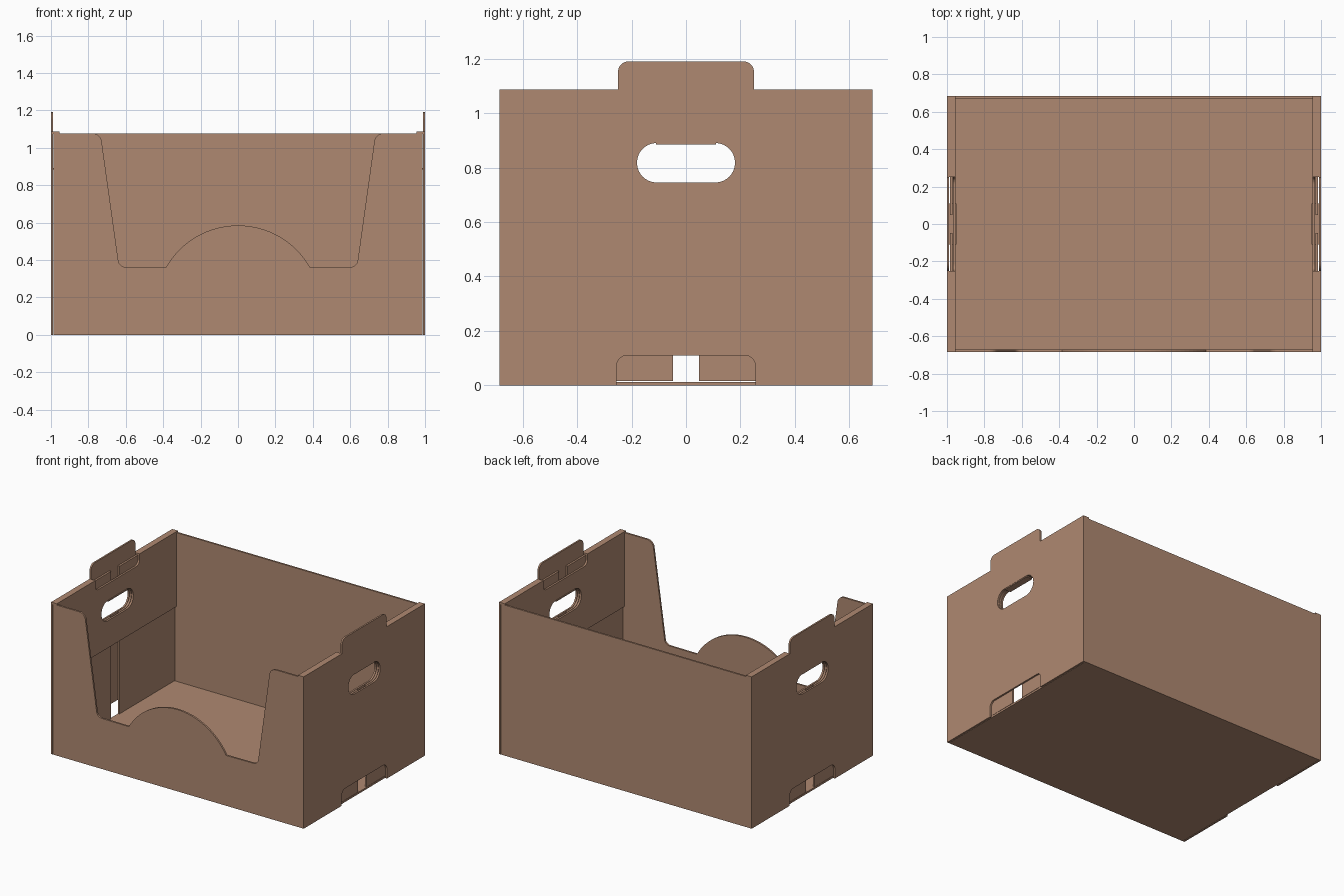
import bpy, bmesh, math
from mathutils import Vector

if "Cube" in bpy.data.objects:
    bpy.data.objects.remove(bpy.data.objects["Cube"])

card = bpy.data.materials.new("cardboard brown")
card.diffuse_color = (0.43, 0.25, 0.165, 1)
card.use_nodes = True
card.node_tree.nodes["Principled BSDF"].inputs["Base Color"].default_value = card.diffuse_color


def rounded(points, steps=8):
    """Closed outline from (u, v[, radius]) corners, rounding those with a radius."""
    out, n = [], len(points)
    for i, p in enumerate(points):
        c = Vector(p[:2])
        if len(p) < 3:
            out.append(c)
            continue
        a = (Vector(points[i - 1][:2]) - c).normalized()
        b = (Vector(points[(i + 1) % n][:2]) - c).normalized()
        half = a.angle(b) / 2
        t = p[2] / math.tan(half)
        centre = c + (a + b).normalized() * p[2] / math.sin(half)
        va, vb = c + a * t - centre, c + b * t - centre
        ang = va.angle_signed(vb)
        a0 = math.atan2(va.y, va.x)
        for k in range(steps + 1):
            w = a0 - ang * k / steps
            out.append(centre + Vector((math.cos(w), math.sin(w))) * p[2])
    return out


def panel(name, loops, axis, lo, hi):
    """Flat sheet with optional holes, lying across the axis from lo to hi."""
    def place(p, d):
        return {"x": (d, p[0], p[1]), "y": (p[0], d, p[1]), "z": (p[0], p[1], d)}[axis]
    bm = bmesh.new()
    edges = []
    for loop in loops:
        vs = [bm.verts.new(place(p, lo)) for p in loop]
        edges += [bm.edges.new((vs[i - 1], vs[i])) for i in range(len(vs))]
    normal = Vector(place((0, 0), 1))
    bmesh.ops.triangle_fill(bm, use_beauty=True, use_dissolve=False, edges=edges, normal=normal)
    geo = bmesh.ops.extrude_face_region(bm, geom=bm.faces[:], use_keep_orig=True)
    moved = [g for g in geo["geom"] if isinstance(g, bmesh.types.BMVert)]
    bmesh.ops.translate(bm, verts=moved, vec=normal * (hi - lo))
    bmesh.ops.recalc_face_normals(bm, faces=bm.faces[:])
    me = bpy.data.meshes.new(name)
    bm.to_mesh(me)
    bm.free()
    me.materials.append(card)
    ob = bpy.data.objects.new(name, me)
    bpy.context.collection.objects.link(ob)
    return ob


def rect(u0, v0, u1, v1):
    return rounded([(u0, v0), (u1, v0), (u1, v1), (u0, v1)])


# Floor and back
panel("floor", [rect(-0.985, -0.672, 0.985, 0.672)], "z", 0, 0.013)
panel("back_wall", [rect(-0.987, 0, 0.987, 1.077)], "y", 0.672, 0.685)

# Front with a wide display opening and a curved bump
R, cz, half = 0.442, 0.143, 0.385
arc0 = math.asin(half / R)
bump = [(R * math.sin(-arc0 + 2 * arc0 * k / 32), cz + R * math.cos(-arc0 + 2 * arc0 * k / 32))
        for k in range(33)]
front = ([(-0.987, 0), (-0.987, 1.077), (-0.735, 1.077, 0.05), (-0.635, 0.362, 0.04)] + bump +
         [(0.635, 0.362, 0.04), (0.735, 1.077, 0.05), (0.987, 1.077), (0.987, 0)])
panel("front_wall", [rounded(front)], "y", -0.685, -0.672)

# Double-walled ends
handle = rounded([(-0.18, 0.745, 0.072), (0.18, 0.745, 0.072), (0.18, 0.89, 0.072), (-0.18, 0.89, 0.072)])
outer = rounded([(-0.685, 0), (-0.255, 0), (-0.255, 0.11, 0.04), (0.255, 0.11, 0.04), (0.255, 0),
                 (0.685, 0), (0.685, 1.087), (0.25, 1.087), (0.25, 1.19, 0.04),
                 (-0.25, 1.19, 0.04), (-0.25, 1.087), (-0.685, 1.087)])
inner = rounded([(-0.67, 0.55), (0.67, 0.55), (0.67, 1.074), (0.25, 1.074), (0.25, 1.01, 0.035),
                 (-0.25, 1.01, 0.035), (-0.25, 1.074), (-0.67, 1.074)])
for s, side in ((-1, "left"), (1, "right")):
    def layer(name, loops, axis, a, b):
        panel(side + "_" + name, loops, axis, min(s * a, s * b), max(s * a, s * b))

    layer("outer_wall", [outer, handle], "x", 0.988, 1.0)
    layer("inner_wall", [inner, handle], "x", 0.955, 0.968)
    for e, end in ((-1, "front"), (1, "back")):
        # Corner flap sandwiched between the walls, with half the handle cut away
        g = 0.047
        flap = [(g, 0.015), (0.672, 0.015), (0.672, 1.072), (g, 1.072), (g, 0.89),
                (0.18, 0.89, 0.072), (0.18, 0.745, 0.072), (g, 0.745)]
        layer(end + "_flap", [rounded([(e * p[0],) + p[1:] for p in flap])], "x", 0.971, 0.985)
        # Folded top edge joining the two walls
        x0, x1 = sorted((s * 0.955, s * 0.988))
        y0, y1 = sorted((e * 0.25, e * 0.685))
        panel(f"{side}_{end}_top_fold", [rect(x0, y0, x1, y1)], "z", 1.074, 1.087)
    # Turned-in lip along the top of the handle
    x0, x1 = sorted((s * 0.95, s * 0.998))
    panel(side + "_handle_lip", [rect(x0, -0.11, x1, 0.11)], "z", 0.884, 0.892)
